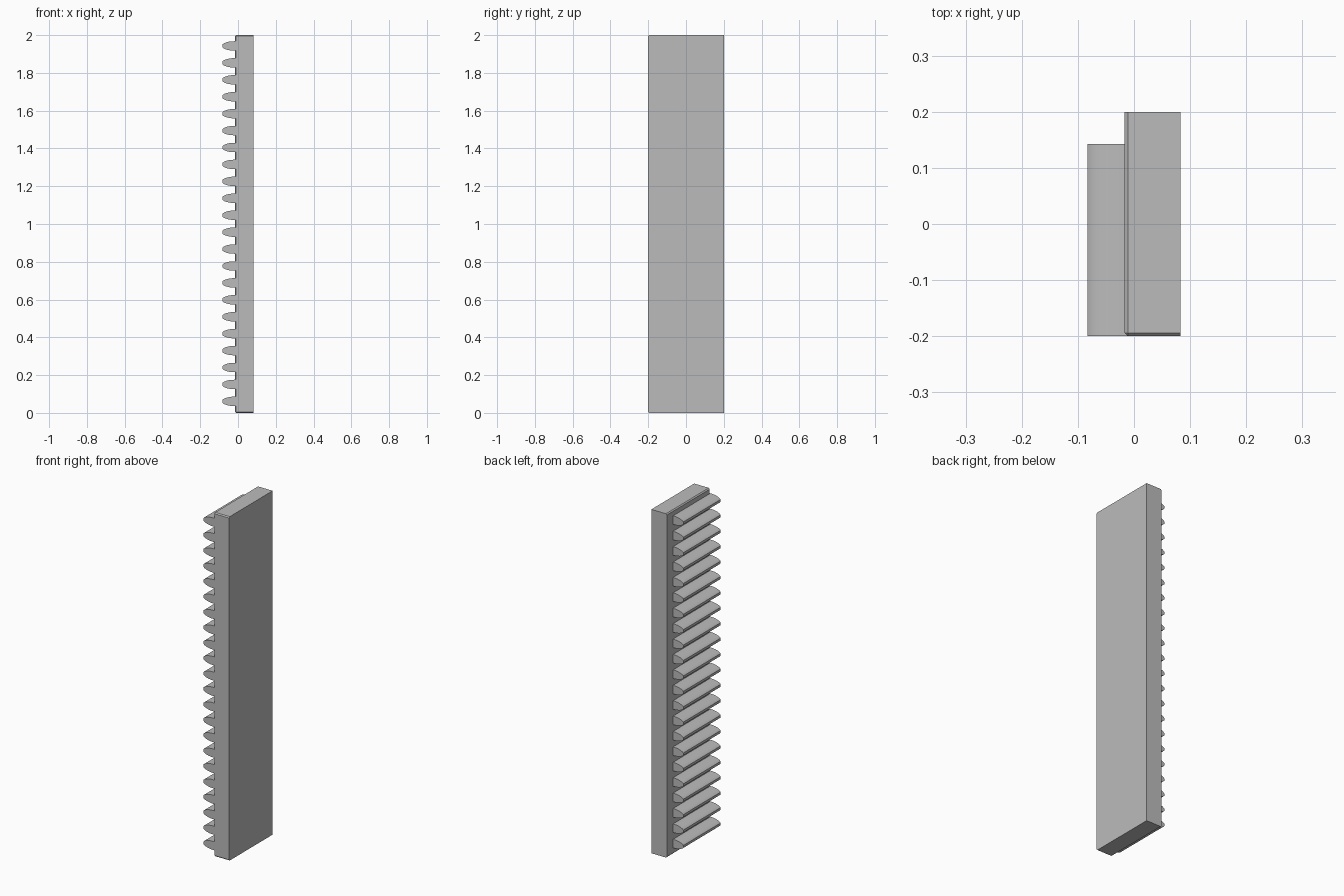
import bpy
import bmesh

cube = bpy.data.objects.get("Cube")
if cube:
    bpy.data.objects.remove(cube, do_unlink=True)

BACK_X, FACE_X, TIP_X = 0.083, -0.017, -0.083
HALF_Y, TOOTH_END_Y = 0.2, 0.143
HEIGHT, CHAMFER = 2.0, 0.006
TEETH, FIRST_Z, PITCH = 22, 0.061, 0.0896

steel = bpy.data.materials.new("light_grey")
steel.use_nodes = True
grey = (0.5, 0.5, 0.5, 1)
steel.diffuse_color = grey
steel.node_tree.nodes["Principled BSDF"].inputs["Base Color"].default_value = grey


def finish(bm, name):
    bmesh.ops.recalc_face_normals(bm, faces=bm.faces)
    mesh = bpy.data.meshes.new(name)
    bm.to_mesh(mesh)
    bm.free()
    mesh.materials.append(steel)
    obj = bpy.data.objects.new(name, mesh)
    bpy.context.collection.objects.link(obj)
    return obj


# Backing bar, chamfered around its toothed side and its front end
bm = bmesh.new()
bmesh.ops.create_cube(bm, size=1)
for v in bm.verts:
    v.co.x = BACK_X if v.co.x > 0 else FACE_X
    v.co.y = HALF_Y if v.co.y > 0 else -HALF_Y
    v.co.z = HEIGHT if v.co.z > 0 else 0
bm.normal_update()
edges = [e for e in bm.edges
         if all(f.normal.x < 0.5 and f.normal.y < 0.5 for f in e.link_faces)]
bmesh.ops.bevel(bm, geom=edges, offset=CHAMFER, segments=1, affect='EDGES')
finish(bm, "rack_bar")

# Upper half of the curved tooth profile: x, half thickness
half = [(FACE_X + CHAMFER, 0.025), (FACE_X, 0.025), (-0.034, 0.0245),
        (-0.048, 0.0225), (-0.060, 0.0195), (-0.070, 0.016),
        (-0.078, 0.0115), (TIP_X, 0.007)]
profile = half + [(x, -z) for x, z in reversed(half)]

# One tooth swept along the bar's width, repeated up the bar
bm = bmesh.new()
face = bm.faces.new([bm.verts.new((x, -HALF_Y, FIRST_Z + z)) for x, z in profile])
swept = bmesh.ops.extrude_face_region(bm, geom=[face])["geom"]
bmesh.ops.translate(bm, vec=(0, HALF_Y + TOOTH_END_Y, 0),
                    verts=[g for g in swept if isinstance(g, bmesh.types.BMVert)])
teeth = finish(bm, "rack_teeth")
array = teeth.modifiers.new("repeat", 'ARRAY')
array.count = TEETH
array.use_relative_offset = False
array.use_constant_offset = True
array.constant_offset_displace = (0, 0, PITCH)

# Smooth flanks with sharp ends
bpy.ops.object.select_all(action='DESELECT')
teeth.select_set(True)
bpy.context.view_layer.objects.active = teeth
bpy.ops.object.shade_smooth_by_angle(angle=0.5)
